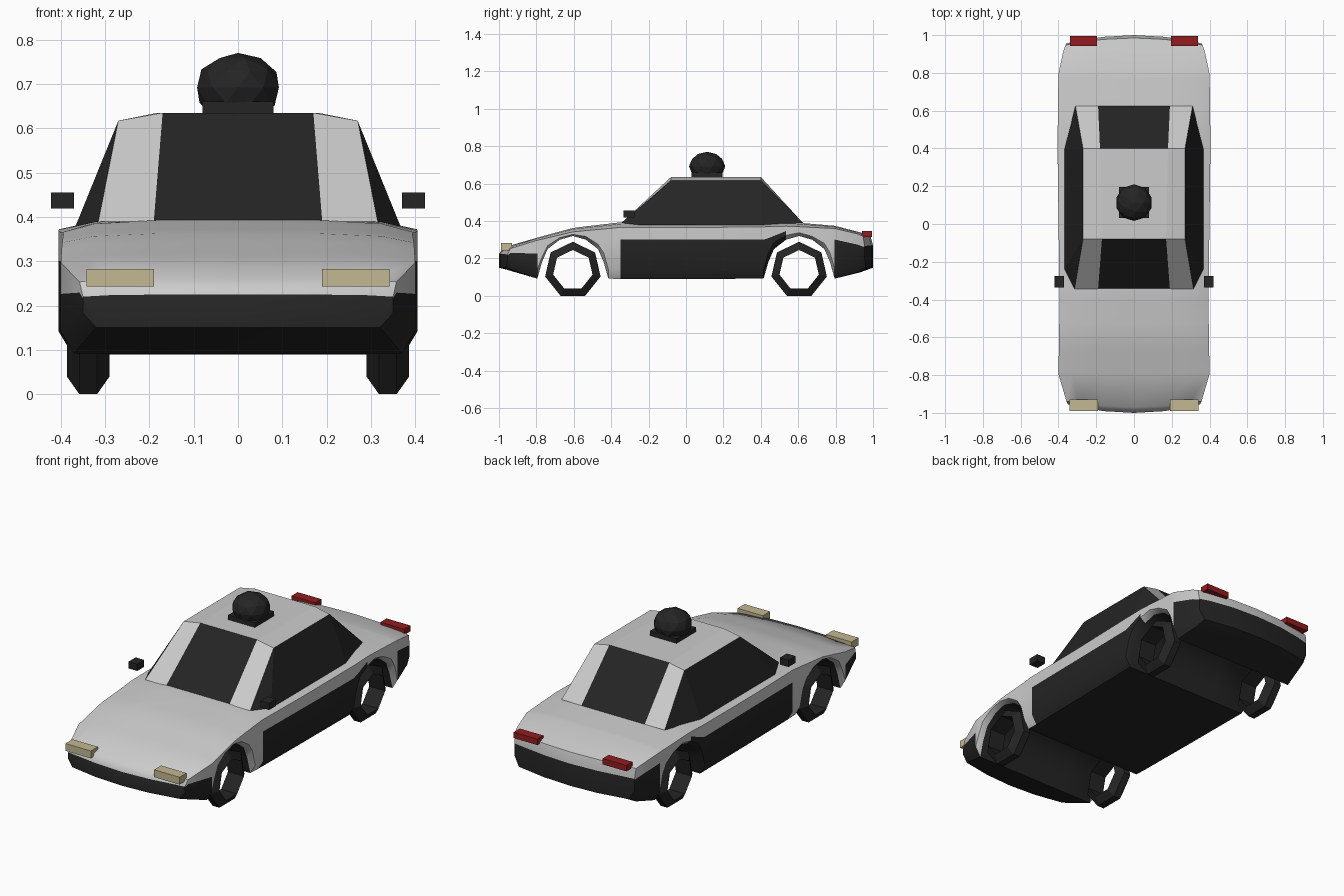
import bpy, bmesh, math
from mathutils import Matrix

cube = bpy.data.objects.get("Cube")
if cube:
    bpy.data.objects.remove(cube)


def material(name, r, g, b):
    m = bpy.data.materials.new(name)
    m.use_nodes = True
    m.diffuse_color = (r, g, b, 1)
    m.node_tree.nodes["Principled BSDF"].inputs["Base Color"].default_value = (r, g, b, 1)
    return m


PAINT = material("silver_paint", .6, .6, .6)
DARK = material("dark_trim", .018, .018, .018)
LAMP = material("pale_lamp", .55, .48, .29)
RED = material("red_lamp", .29, .012, .014)


def finish(bm, name, materials, smooth_angle=None):
    bmesh.ops.recalc_face_normals(bm, faces=bm.faces)
    mesh = bpy.data.meshes.new(name)
    bm.to_mesh(mesh)
    bm.free()
    ob = bpy.data.objects.new(name, mesh)
    bpy.context.collection.objects.link(ob)
    for m in materials:
        mesh.materials.append(m)
    if smooth_angle:
        bpy.ops.object.select_all(action="DESELECT")
        ob.select_set(True)
        bpy.context.view_layer.objects.active = ob
        bpy.ops.object.shade_smooth_by_angle(angle=math.radians(smooth_angle))


def box(name, center, size, mat):
    bm = bmesh.new()
    bmesh.ops.create_cube(bm, size=1, matrix=Matrix.Translation(center) @ Matrix.Diagonal((*size, 1)))
    finish(bm, name, [mat])


def curve_at(points, y):
    """Straight-line interpolation along a side profile."""
    for (y0, v0), (y1, v1) in zip(points, points[1:]):
        if y <= y1:
            return v0 + (v1 - v0) * (y - y0) / (y1 - y0)


def loft(bm, a, b):
    """Join two closed rings and return the new faces in ring order."""
    n = len(a)
    return [bm.faces.new((a[i], a[(i + 1) % n], b[(i + 1) % n], b[i])) for i in range(n)]


# Body side profiles: (y, value)
AXLE = .605
TOP = [(-1, .225), (-.97, .26), (-.8, .31), (-.6, .364), (-.34, .394),
       (.55, .395), (.8, .374), (.985, .325), (1, .27)]
WIDTH = [(-1, .35), (-.8, .4), (-.42, .394), (.42, .405), (.8, .4), (1, .36)]
SEAM = [(-1, .23), (-.8, .225), (-.5, .3), (.42, .3), (.54, .348), (.8, .3), (1, .26)]
HALF_ARCH = [(.19, .092), (.165, .18), (.135, .25), (.07, .3)]
ARCH = [(-d, z) for d, z in HALF_ARCH] + [(0, .32)] + [(d, z) for d, z in reversed(HALF_ARCH)]
BOTTOM = ([(-1, .15), (-.97, .143)] + [(d - AXLE, z) for d, z in ARCH] + [(-.35, .09), (0, .09)]
          + [(d + AXLE, z) for d, z in ARCH] + [(.93, .125), (.985, .145), (1, .15)])


def section(y, bottom):
    w, top = curve_at(WIDTH, y), curve_at(TOP, y)
    shoulder = top - .005 - .025 * (1 - y * y)
    seam = min(shoulder - .004, max(curve_at(SEAM, y), bottom + .035))
    low = bottom + min(.05, (seam - bottom) / 2)
    half = [(.45 * w, top), (.82 * w, top + .3 * (shoulder - top)), (w, shoulder),
            (w, seam), (w, low), (w - .03, bottom), (.45 * w, bottom)]
    ring = [(0, top)] + half + [(0, bottom)] + [(-x, z) for x, z in reversed(half)]
    bow = math.copysign(max(0, abs(y) - .9) * .45, y)     # rounded nose and tail
    return [(x, y - bow * (x / w) ** 2, z) for x, z in ring]


bm = bmesh.new()
rings = [[bm.verts.new(p) for p in section(*station)] for station in BOTTOM]
for a, b in zip(rings, rings[1:]):
    mid = (a[0].co.y + b[0].co.y) / 2
    dark_side = abs(mid) > .8 or -.36 < mid < .52         # bumpers and doors
    faces = loft(bm, a, b)
    for i, f in enumerate(faces):
        row = min(i, len(faces) - 1 - i)                  # counted down from the top
        f.material_index = int(row >= 6 or (row >= 4 and dark_side))
for ring in (rings[0], rings[-1]):                        # dark bumper faces
    for s in (1, -1):
        for columns in ((0, 1, 7, 8), (1, 2, 6, 7), (2, 3, 4, 5, 6)):
            bm.faces.new([ring[s * i] for i in columns]).material_index = 1
finish(bm, "body", [PAINT, DARK], 40)

# Cabin: rows run from windscreen base over the roof to rear window base
ROWS = [(-.345, .19, .39, .315, .39), (-.08, .17, .635, .27, .617),
        (.4, .18, .635, .27, .617), (.625, .19, .39, .31, .39)]
bm = bmesh.new()
grid = [[bm.verts.new(p) for p in ((-xo, y, zo), (-xi, y, zi), (xi, y, zi), (xo, y, zo))]
        for y, xi, zi, xo, zo in ROWS]
for r in range(3):
    for c in range(3):
        f = bm.faces.new((grid[r][c], grid[r][c + 1], grid[r + 1][c + 1], grid[r + 1][c]))
        f.material_index = int(c == 1 and r != 1)         # windscreen and rear window
for c, s in ((0, -1), (3, 1)):                            # side windows
    front, back = (bm.verts.new((s * .367, y, .378)) for y in (-.24, .4))
    a, b, d, e = (row[c] for row in grid)
    for face in ((a, front, b), (front, back, d, b), (back, e, d)):
        bm.faces.new(face).material_index = 1
finish(bm, "cabin", [PAINT, DARK])


# Wheels: seven-sided rings with a tapered tread
def wheel(name, x, y):
    bm = bmesh.new()
    tread = [(.152, .02), (.108, .048), (.108, -.048), (.152, -.02)]
    loops = []
    for k in range(7):
        t = math.tau * k / 7
        loops.append([bm.verts.new((x + dx, y + r * math.sin(t), .137 + r * math.cos(t)))
                      for r, dx in tread])
    for k in range(7):
        loft(bm, loops[k], loops[(k + 1) % 7])
    finish(bm, name, [DARK])


# Paired parts
for side, s in (("left", 1), ("right", -1)):
    wheel(f"front_{side}_wheel", s * .338, -AXLE)
    wheel(f"rear_{side}_wheel", s * .338, AXLE)
    box(f"{side}_headlight", (s * .266, -.96, .263), (.152, .06, .04), LAMP)
    box(f"{side}_tail_light", (s * .267, .968, .331), (.142, .052, .032), RED)
    box(f"{side}_mirror", (s * .396, -.305, .437), (.052, .06, .037), DARK)

# Roof beacon
box("beacon_base", (0, .113, .647), (.16, .165, .026), DARK)
bm = bmesh.new()
bmesh.ops.create_icosphere(bm, subdivisions=2, radius=1,
                           matrix=Matrix.Translation((0, .113, .692)) @ Matrix.Diagonal((.097, .097, .078, 1)))
bmesh.ops.bisect_plane(bm, geom=bm.verts[:] + bm.edges[:] + bm.faces[:],
                       plane_co=(0, 0, .65), plane_no=(0, 0, -1), clear_outer=True)
finish(bm, "beacon_dome", [DARK])
